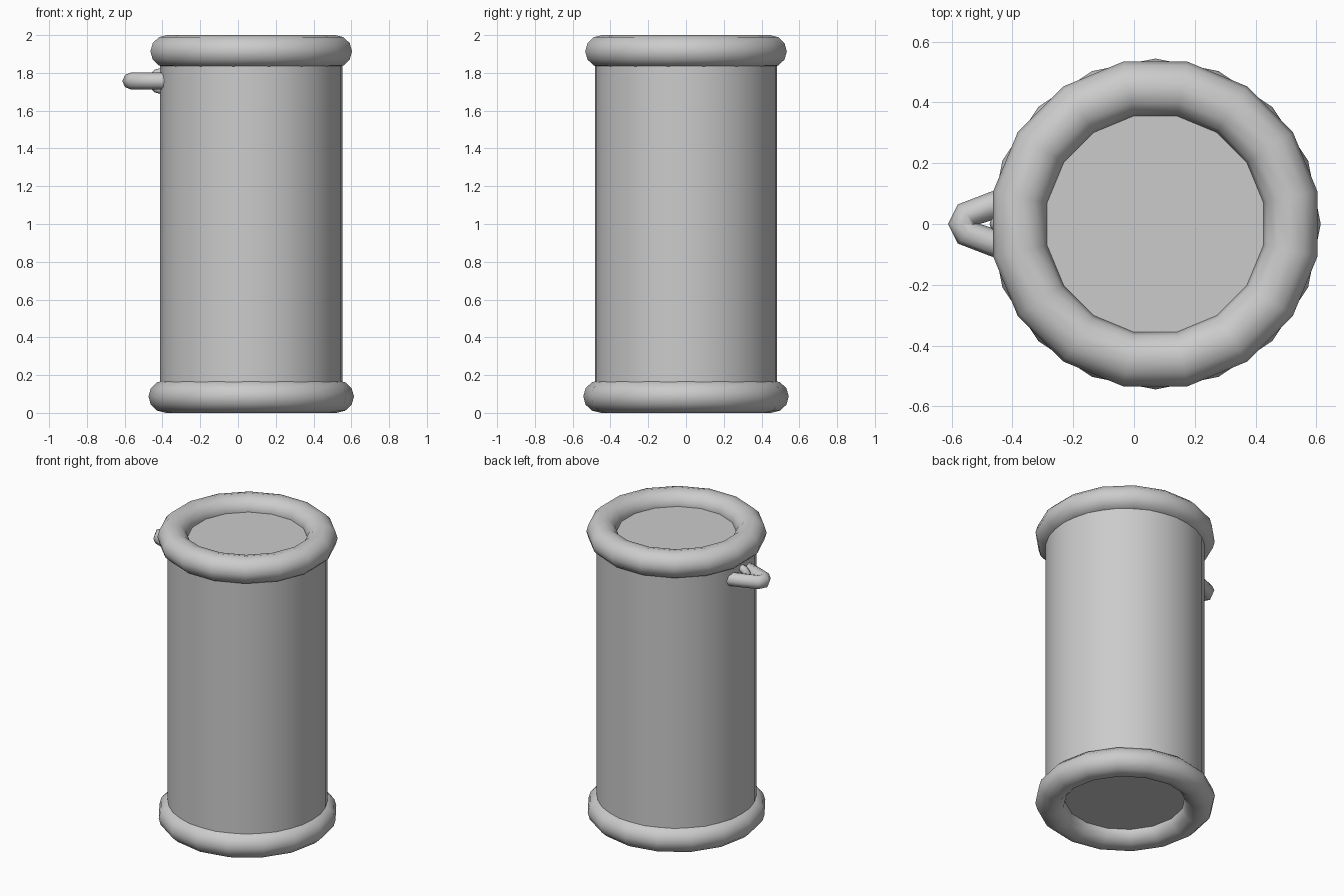
import bpy, math
from mathutils import Vector

cube = bpy.data.objects.get("Cube")
if cube:
    bpy.data.objects.remove(cube, do_unlink=True)

AXIS_X = 0.07          # barrel axis, offset so the handle fits the width

grey = bpy.data.materials.new("plain grey")
grey.use_nodes = True
grey.diffuse_color = (0.6, 0.6, 0.6, 1)
grey.node_tree.nodes["Principled BSDF"].inputs["Base Color"].default_value = (0.6, 0.6, 0.6, 1)


def finish(name, angle=60):
    obj = bpy.context.object
    obj.name = name
    obj.data.materials.clear()
    obj.data.materials.append(grey)
    bpy.ops.object.shade_smooth_by_angle(angle=math.radians(angle))
    return obj


def rim(name, z, turn):
    bpy.ops.mesh.primitive_torus_add(
        major_segments=16, minor_segments=12, major_radius=0.453, minor_radius=0.091,
        location=(AXIS_X, 0, z), rotation=(0, 0, turn))
    bpy.context.object.scale.z = 0.95
    finish(name, 80)


# Barrel body, its flat ends sunk to the middle of the rims
bpy.ops.mesh.primitive_cylinder_add(vertices=32, radius=0.482, depth=1.83,
                                    location=(AXIS_X, 0, 1.0))
finish("barrel_body")

# Rolled rims, turned half a segment from each other
rim("top_rim", 1.914, math.pi / 16)
rim("bottom_rim", 0.087, 0)

# Upright eyelet on the wall
bpy.ops.mesh.primitive_torus_add(
    major_segments=12, minor_segments=8, major_radius=0.045, minor_radius=0.025,
    location=(-0.405, 0, 1.757), rotation=(math.pi / 2, 0, 0))
finish("handle_eyelet", 80)

# Flat wedge-shaped handle loop
curve = bpy.data.curves.new("handle_loop", 'CURVE')
curve.dimensions = '3D'
curve.bevel_depth = 0.045
curve.bevel_resolution = 2
spline = curve.splines.new('POLY')
side = [Vector((-0.36, 0.095, 0)), Vector((-0.46, 0.062, 0)), Vector((-0.55, 0.03, 0))]
path = side + [Vector((-0.567, 0, 0))] + [Vector((p.x, -p.y, 0)) for p in reversed(side)]
spline.points.add(len(path) - 1)
for point, p in zip(spline.points, path):
    point.co = (p.x, p.y, 1.757, 1)
loop = bpy.data.objects.new("handle_loop", curve)
bpy.context.collection.objects.link(loop)
bpy.ops.object.select_all(action='DESELECT')
loop.select_set(True)
bpy.context.view_layer.objects.active = loop
bpy.ops.object.convert(target='MESH')
finish("handle_loop", 80)
